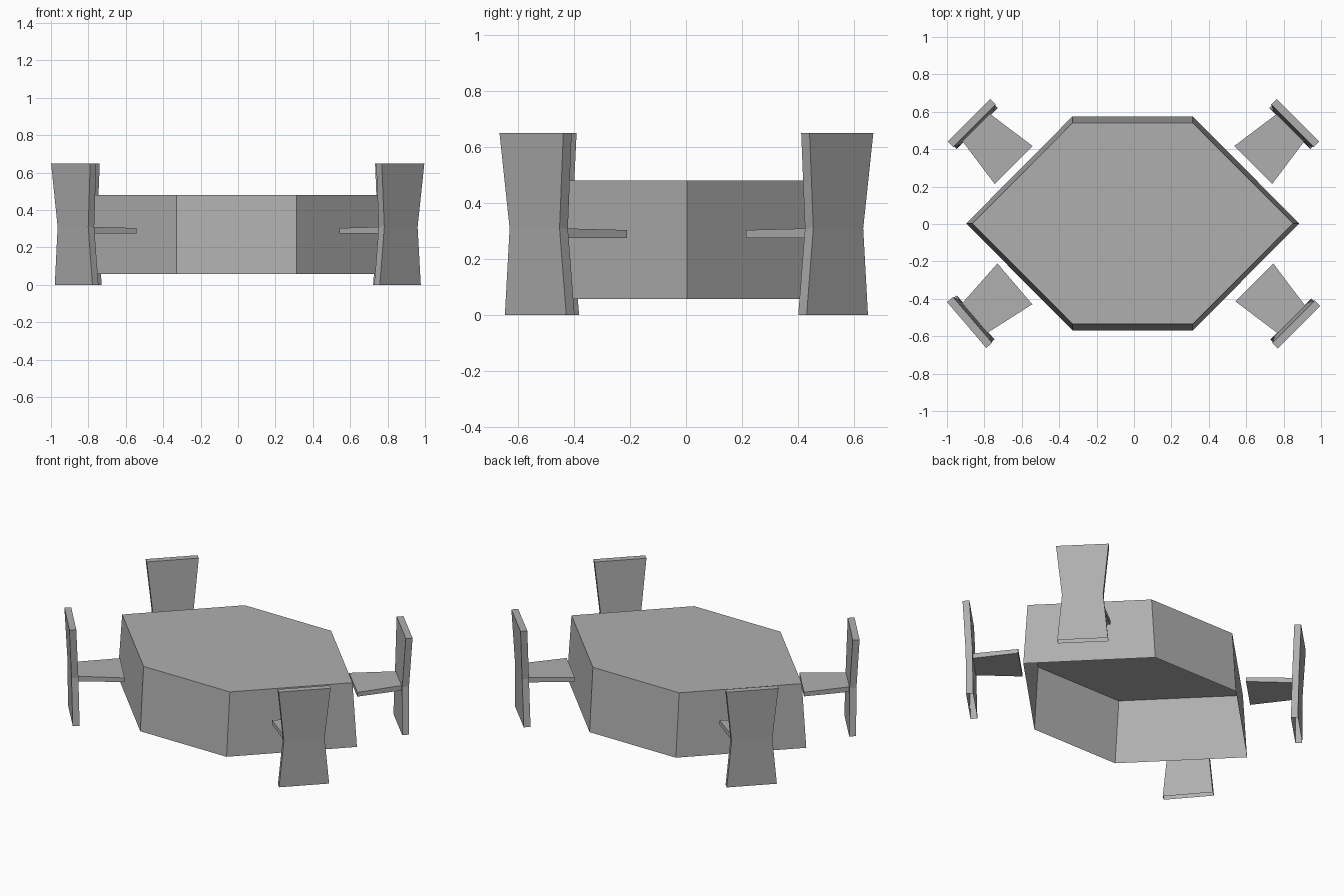
import bpy, bmesh
from math import radians, pi

if "Cube" in bpy.data.objects:
    bpy.data.objects.remove(bpy.data.objects["Cube"])

# Mid-dark grey shared by every part
grey = bpy.data.materials.new("grey")
grey.diffuse_color = (0.43, 0.43, 0.43, 1)
grey.use_nodes = True
grey.node_tree.nodes["Principled BSDF"].inputs["Base Color"].default_value = grey.diffuse_color


def mesh_object(name, verts, faces):
    me = bpy.data.meshes.new(name)
    bm = bmesh.new()
    vs = [bm.verts.new(v) for v in verts]
    for f in faces:
        bm.faces.new([vs[i] for i in f])
    bmesh.ops.recalc_face_normals(bm, faces=bm.faces)
    bm.to_mesh(me)
    bm.free()
    me.materials.append(grey)
    ob = bpy.data.objects.new(name, me)
    bpy.context.collection.objects.link(ob)
    return ob


def loft(name, rings, cap_start=True, cap_end=True):
    """Skin a stack of equal-length closed rings."""
    n = len(rings[0])
    faces = [(k * n + i, k * n + (i + 1) % n, (k + 1) * n + (i + 1) % n, (k + 1) * n + i)
             for k in range(len(rings) - 1) for i in range(n)]
    if cap_start:
        faces.append(tuple(range(n)))
    if cap_end:
        faces.append(tuple(range((len(rings) - 1) * n, len(rings) * n)))
    return mesh_object(name, [v for r in rings for v in r], faces)


# Table: hexagonal shell, walls flaring downward, open underneath
def hexagon(tip, half_y, z):
    cx, cy, mid = -0.007, 0.003, 0.321
    pts = [(tip, 0), (mid, half_y), (-mid, half_y), (-tip, 0), (-mid, -half_y), (mid, -half_y)]
    return [(cx + x, cy + y, z) for x, y in pts]


loft("table", [hexagon(0.89, 0.573, 0.057), hexagon(0.857, 0.538, 0.48)], cap_start=False)


# Chair: local +x points outward, origin at the middle of the seat's front edge
def chair(label, x, y, angle):
    t = 0.021

    # waisted back slab, open underneath, its upper half leaning outward
    def slab_ring(r, width, z):
        h = width / 2
        return [(r - t, -h, z), (r + t, -h, z), (r + t, h, z), (r - t, h, z)]
    back = loft("chair_back_" + label, [slab_ring(0.297, 0.31, 0),
                                        slab_ring(0.302, 0.252, 0.31),
                                        slab_ring(0.318, 0.322, 0.65)], cap_start=False)

    # thin seat, narrowing toward the back slab
    def seat_ring(r, width, low, high):
        h = width / 2
        return [(r, -h, low), (r, h, low), (r, h, high), (r, -h, high)]
    seat = loft("chair_seat_" + label, [seat_ring(0, 0.287, 0.276, 0.304),
                                        seat_ring(0.285, 0.207, 0.276, 0.31)])
    for ob in (back, seat):
        ob.location = (x, y, 0)
        ob.rotation_euler.z = angle


# Four chairs on the diagonals, the front left one slightly turned
chair("back_right", 0.637, 0.315, pi / 4)
chair("front_right", 0.643, -0.312, -pi / 4)
chair("back_left", -0.643, 0.315, 3 * pi / 4)
chair("front_left", -0.637, -0.32, radians(180 + 40.5))
